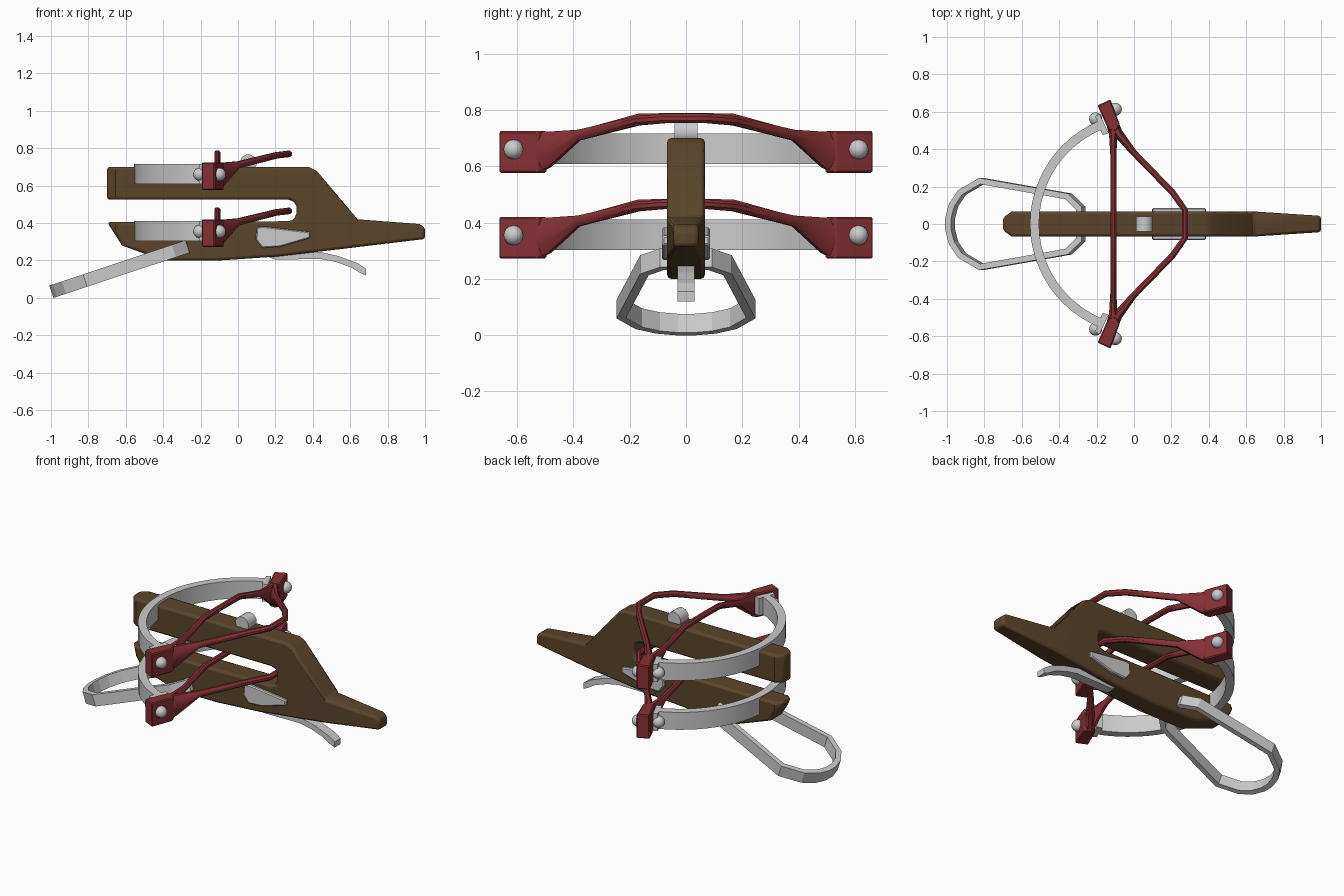
import bpy, bmesh, math
from mathutils import Vector

if "Cube" in bpy.data.objects:
    bpy.data.objects.remove(bpy.data.objects["Cube"])


def material(name, rgb):
    m = bpy.data.materials.new(name)
    m.diffuse_color = (*rgb, 1)
    m.use_nodes = True
    m.node_tree.nodes["Principled BSDF"].inputs["Base Color"].default_value = m.diffuse_color
    return m


WOOD = material("dark_wood", (0.105, 0.06, 0.024))
RED = material("dark_red", (0.24, 0.03, 0.035))


def finish(bm, name, mat=None, bevel=0, smooth=0, segments=1):
    bmesh.ops.recalc_face_normals(bm, faces=bm.faces)
    me = bpy.data.meshes.new(name)
    bm.to_mesh(me)
    bm.free()
    ob = bpy.data.objects.new(name, me)
    bpy.context.collection.objects.link(ob)
    if mat:
        me.materials.append(mat)
    if bevel:
        b = ob.modifiers.new("bevel", 'BEVEL')
        b.width, b.segments, b.limit_method = bevel, segments, 'ANGLE'
        b.angle_limit = math.radians(40)
    if smooth:
        bpy.ops.object.select_all(action='DESELECT')
        ob.select_set(True)
        bpy.context.view_layer.objects.active = ob
        bpy.ops.object.shade_smooth_by_angle(angle=math.radians(smooth))
    return ob


def prism(points, offset):
    """Extrude a closed loop of 3D points by an offset vector."""
    bm = bmesh.new()
    f = bm.faces.new([bm.verts.new(p) for p in points])
    r = bmesh.ops.extrude_face_region(bm, geom=[f])
    bmesh.ops.translate(bm, vec=offset,
                        verts=[v for v in r['geom'] if isinstance(v, bmesh.types.BMVert)])
    return bm


def side_prism(profile, half):
    return prism([(x, -half, z) for x, z in profile], (0, 2 * half, 0))


def loft(rings):
    """Skin a list of equal-sized rings and cap both ends."""
    bm = bmesh.new()
    rows = [[bm.verts.new(p) for p in r] for r in rings]
    n = len(rows[0])
    for a, b in zip(rows, rows[1:]):
        for i in range(n):
            bm.faces.new((a[i], a[(i + 1) % n], b[(i + 1) % n], b[i]))
    bm.faces.new(rows[0])
    bm.faces.new(rows[-1])
    return bm


def band(path, width, up):
    """Strip along a path: width sideways, up is the vector across its height."""
    pts, up = [Vector(p) for p in path], Vector(up)
    rings = []
    for i, p in enumerate(pts):
        d1 = (p - pts[max(i - 1, 0)]).normalized()
        d2 = (pts[min(i + 1, len(pts) - 1)] - p).normalized()
        t = (d1 + d2).normalized()
        s = t.cross(up).normalized()
        s *= width / 2 / max(0.5, abs(t.dot(d1 if i else d2)))
        rings.append([p - s - up / 2, p + s - up / 2, p + s + up / 2, p - s + up / 2])
    return loft(rings)


def mirror_path(half):
    """Complete a path given from +y inward, ending before the centre."""
    return half + [(x, -y, *rest) for x, y, *rest in reversed(half)]


# Forked wooden stock, narrowed at nose and butt
stock = [(-0.70, 0.70), (0.38, 0.70), (0.42, 0.68), (0.64, 0.42), (0.97, 0.395), (1.0, 0.375),
         (1.0, 0.315), (0.5, 0.255), (0.2, 0.22), (-0.1, 0.20), (-0.40, 0.20),
         (-0.62, 0.28), (-0.70, 0.405), (0.27, 0.41), (0.30, 0.42), (0.312, 0.45),
         (0.312, 0.49), (0.30, 0.515), (0.27, 0.525), (-0.70, 0.525)]
bm = side_prism(stock, 0.067)
for x in (-0.655, 0.64):
    bmesh.ops.bisect_plane(bm, geom=bm.verts[:] + bm.edges[:] + bm.faces[:],
                           plane_co=(x, 0, 0), plane_no=(1, 0, 0))
for v in bm.verts:
    if v.co.x > 0.64:
        v.co.y *= 1 - 0.35 * (v.co.x - 0.64) / 0.36
    elif v.co.x < -0.655:
        v.co.y *= 1 - 0.5 * (-0.655 - v.co.x) / 0.045
finish(bm, "stock", WOOD, bevel=0.014, segments=2, smooth=35)

# Side plates
plate = [(0.10, 0.375), (0.13, 0.383), (0.385, 0.353), (0.385, 0.32),
         (0.225, 0.273), (0.13, 0.267), (0.095, 0.31)]
finish(side_prism(plate, 0.085), "side_plates", bevel=0.006)

# Trigger lever
lever = [(0.10, 0.24), (0.36, 0.25), (0.44, 0.245), (0.54, 0.223), (0.64, 0.185), (0.685, 0.155),
         (0.685, 0.12), (0.66, 0.13), (0.60, 0.165), (0.52, 0.193), (0.44, 0.208), (0.20, 0.205)]
finish(side_prism(lever, 0.03), "trigger_lever")

# String catch on top
bm = bmesh.new()
bmesh.ops.create_cone(bm, cap_ends=True, segments=20, radius1=0.045, radius2=0.045, depth=0.08)
for v in bm.verts:
    x, y, z = v.co
    v.co = (0.055 + x, z, 0.722 + y)
finish(bm, "string_catch", smooth=35)

# Foot stirrup, a sloping loop
half = [(-0.285, 0.06), (-0.285, 0.085), (-0.35, 0.148), (-0.815, 0.23),
        (-0.92, 0.168), (-0.965, 0.10), (-0.983, 0.03)]
loop = [(x, y, 0.27 + (x + 0.285) * 0.333) for x, y in half]
up = Vector((-0.333, 0, 1)).normalized() * 0.07
finish(band(mirror_path(loop), 0.032, up), "stirrup")


def string(name, stations, dz):
    """Bow string: stations are x, y, z, half height, half thickness."""
    path = mirror_path(stations)
    rings = []
    for i, (x, y, z, h, w) in enumerate(path):
        a, b = path[max(i - 1, 0)], path[min(i + 1, len(path) - 1)]
        t = Vector((b[0] - a[0], b[1] - a[1], 0)).normalized()
        s = Vector((t.y, -t.x, 0))
        rings.append([Vector((x, y, z + dz)) + s * w * math.cos(k * math.pi / 4 + math.pi / 8) * 1.08
                      + Vector((0, 0, h * 1.08 * math.sin(k * math.pi / 4 + math.pi / 8)))
                      for k in range(8)])
    finish(loft(rings), name, RED, smooth=35)


drawn = [(-0.105, 0.52, 0.652, 0.072, 0.03), (-0.085, 0.485, 0.66, 0.063, 0.026),
         (0.0, 0.38, 0.711, 0.019, 0.017), (0.205, 0.17, 0.762, 0.017, 0.017),
         (0.272, 0.075, 0.77, 0.017, 0.017)]
resting = [(-0.115, 0.52, 0.652, 0.072, 0.03), (-0.112, 0.485, 0.66, 0.063, 0.022),
           (-0.11, 0.375, 0.711, 0.019, 0.017), (-0.11, 0.17, 0.77, 0.017, 0.017),
           (-0.11, 0.075, 0.772, 0.017, 0.017)]

# Two stacked bows with tip brackets, bolts and strings
for tag, dz in (("upper", 0.0), ("lower", -0.305)):
    arc = []
    for i in range(25):
        a = math.radians(-68 + 136 * i / 24)
        arc.append((0.04 - 0.572 * math.cos(a), 0.572 * math.sin(a), 0.662 + dz))
    finish(band(arc, 0.048, (0, 0, 0.108)), tag + "_bow_arm", smooth=35)
    string(tag + "_drawn_string", drawn, dz)
    string(tag + "_resting_string", resting, dz)
    for side, s in (("left", 1), ("right", -1)):
        # red tip bracket
        outline = [(-0.195, 0.634), (-0.126, 0.666), (-0.075, 0.53), (-0.095, 0.495), (-0.135, 0.50)]
        bm = prism([(x, s * y, 0.577 + dz) for x, y in outline], (0, 0, 0.148))
        finish(bm, f"{tag}_{side}_bracket", RED, bevel=0.006)
        # grey tab joining arm to bracket
        tab = [(-0.185, 0.59), (-0.135, 0.485), (-0.168, 0.475), (-0.208, 0.575)]
        bm = prism([(x, s * y, 0.608 + dz) for x, y in tab], (0, 0, 0.108))
        finish(bm, f"{tag}_{side}_arm_tab")
        # round bolt heads
        for n, (x, y) in enumerate(((-0.205, 0.562), (-0.1, 0.613))):
            bm = bmesh.new()
            bmesh.ops.create_uvsphere(bm, u_segments=16, v_segments=10, radius=0.035)
            bmesh.ops.translate(bm, vec=(x, s * y, 0.66 + dz), verts=bm.verts)
            finish(bm, f"{tag}_{side}_bolt_{n + 1}", smooth=40)
